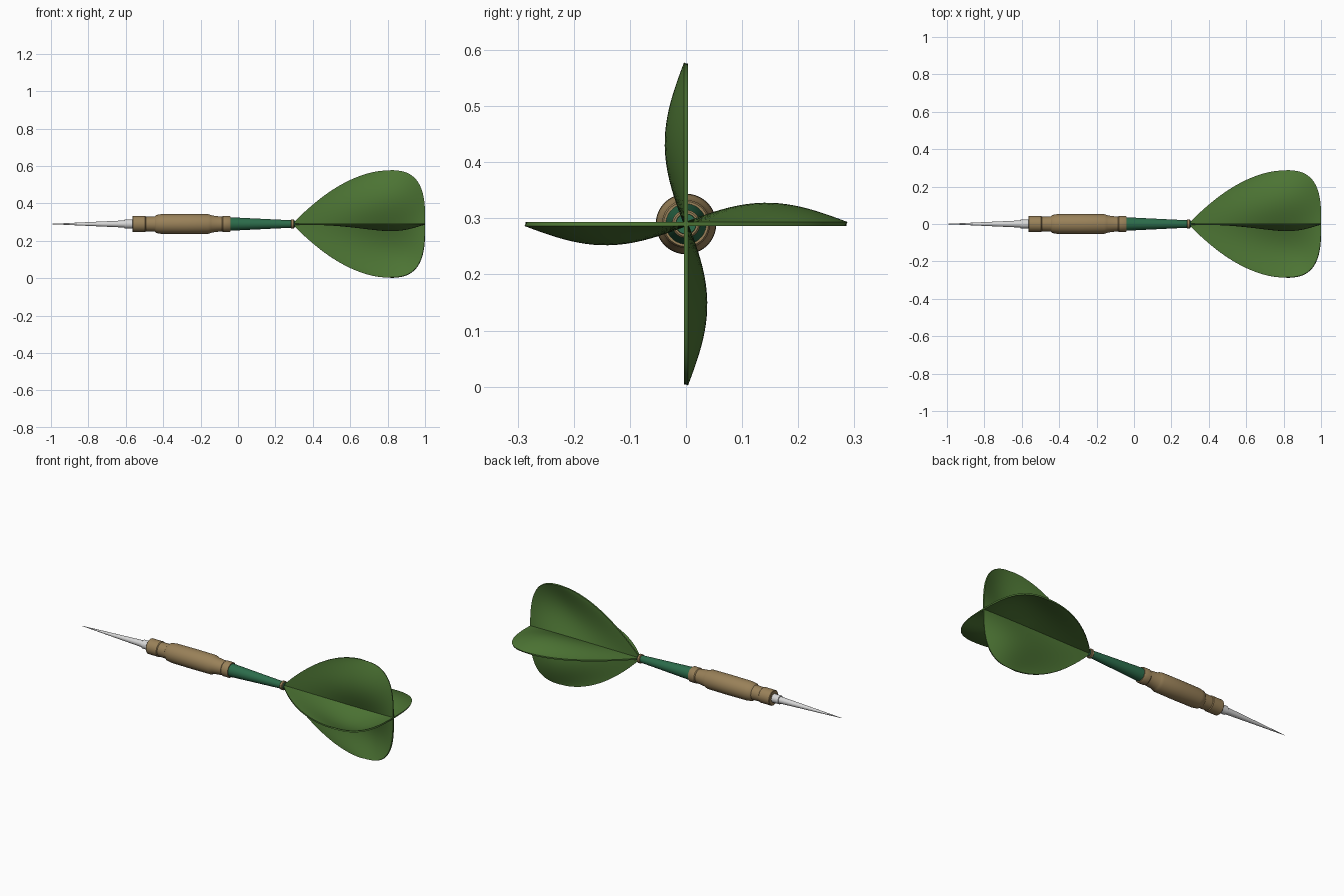
import bpy, bmesh, math
from mathutils import Matrix, Vector

if "Cube" in bpy.data.objects:
    bpy.data.objects.remove(bpy.data.objects["Cube"], do_unlink=True)

AXIS_Z = 0.29
FIN_SPAN = 0.286


def material(name, rgb):
    mat = bpy.data.materials.new(name)
    mat.use_nodes = True
    mat.diffuse_color = (*rgb, 1)
    bsdf = mat.node_tree.nodes["Principled BSDF"]
    bsdf.inputs["Base Color"].default_value = (*rgb, 1)
    bsdf.inputs["Roughness"].default_value = 0.5
    return mat


steel = material("pale_steel", (0.68, 0.68, 0.68))
brass = material("brass", (0.32, 0.22, 0.10))
teal = material("teal_green", (0.025, 0.15, 0.07))
leaf = material("leaf_green", (0.075, 0.18, 0.035))


def finish(name, bm, mat, thickness=0):
    bmesh.ops.recalc_face_normals(bm, faces=bm.faces)
    mesh = bpy.data.meshes.new(name)
    bm.to_mesh(mesh)
    bm.free()
    mesh.materials.append(mat)
    obj = bpy.data.objects.new(name, mesh)
    bpy.context.collection.objects.link(obj)
    obj.location.z = AXIS_Z
    bpy.ops.object.select_all(action="DESELECT")
    obj.select_set(True)
    bpy.context.view_layer.objects.active = obj
    if thickness:
        mod = obj.modifiers.new("thickness", "SOLIDIFY")
        mod.thickness = thickness
        mod.offset = 0
        bpy.ops.object.modifier_apply(modifier=mod.name)
    bpy.ops.object.shade_smooth_by_angle(angle=math.radians(35))
    return obj


def lathe(name, profile, mat, sides=40):
    """Spin (x, radius) points around the long axis and close both ends."""
    bm = bmesh.new()
    rings = []
    for x, r in profile:
        rings.append([bm.verts.new((x, r * math.cos(a), r * math.sin(a)))
                      for a in (math.tau * i / sides for i in range(sides))])
    for a, b in zip(rings, rings[1:]):
        for i in range(sides):
            j = (i + 1) % sides
            bm.faces.new((a[i], a[j], b[j], b[i]))
    bm.faces.new(rings[0])
    bm.faces.new(rings[-1])
    return finish(name, bm, mat)


# Steel point with its cylindrical seat
lathe("point", [(-1.0, 0.001), (-0.605, 0.019)], steel)
lathe("point_seat", [(-0.607, 0.024), (-0.555, 0.024)], steel)

# Stepped brass grip
lathe("barrel", [(-0.565, 0.040), (-0.562, 0.043), (-0.497, 0.043),
                 (-0.493, 0.039), (-0.445, 0.041), (-0.437, 0.048),
                 (-0.41, 0.053), (-0.28, 0.054), (-0.16, 0.053),
                 (-0.145, 0.048), (-0.137, 0.045), (-0.085, 0.039),
                 (-0.08, 0.043), (-0.045, 0.043), (-0.04, 0.040)], brass)

# Tapered shaft and the small collar that holds the fins
lathe("shaft", [(-0.042, 0.036), (0.285, 0.020), (0.305, 0.018)], teal)
lathe("collar", [(0.283, 0.022), (0.286, 0.025), (0.297, 0.025),
                 (0.300, 0.022)], brass)


# Four thin domed fins, each with a flat outline
def fin(name, turn):
    bm = bmesh.new()
    bmesh.ops.create_grid(bm, x_segments=30, y_segments=28, size=1)
    for v in bm.verts:
        u = (v.co.x + 1) / 2
        s = min(math.sin((v.co.y + 1) * math.pi / 4), 0.9995)
        lead = 0.8 - 0.51 * (1 - s) ** (1 / 1.85)
        trail = 0.8 + 0.2 * (1 - s ** 3) ** (1 / 3)
        dome = 0.034 * math.sin(math.pi * s) * max(0, math.sin(math.pi * u ** 1.8))
        v.co = Vector((lead + (trail - lead) * u, -dome, s * FIN_SPAN))
    bmesh.ops.rotate(bm, verts=bm.verts, cent=(0, 0, 0),
                     matrix=Matrix.Rotation(turn, 3, "X"))
    return finish(name, bm, leaf, thickness=0.008)


for i, side in enumerate(("top", "front", "bottom", "back")):
    fin(side + "_fin", i * math.pi / 2)
